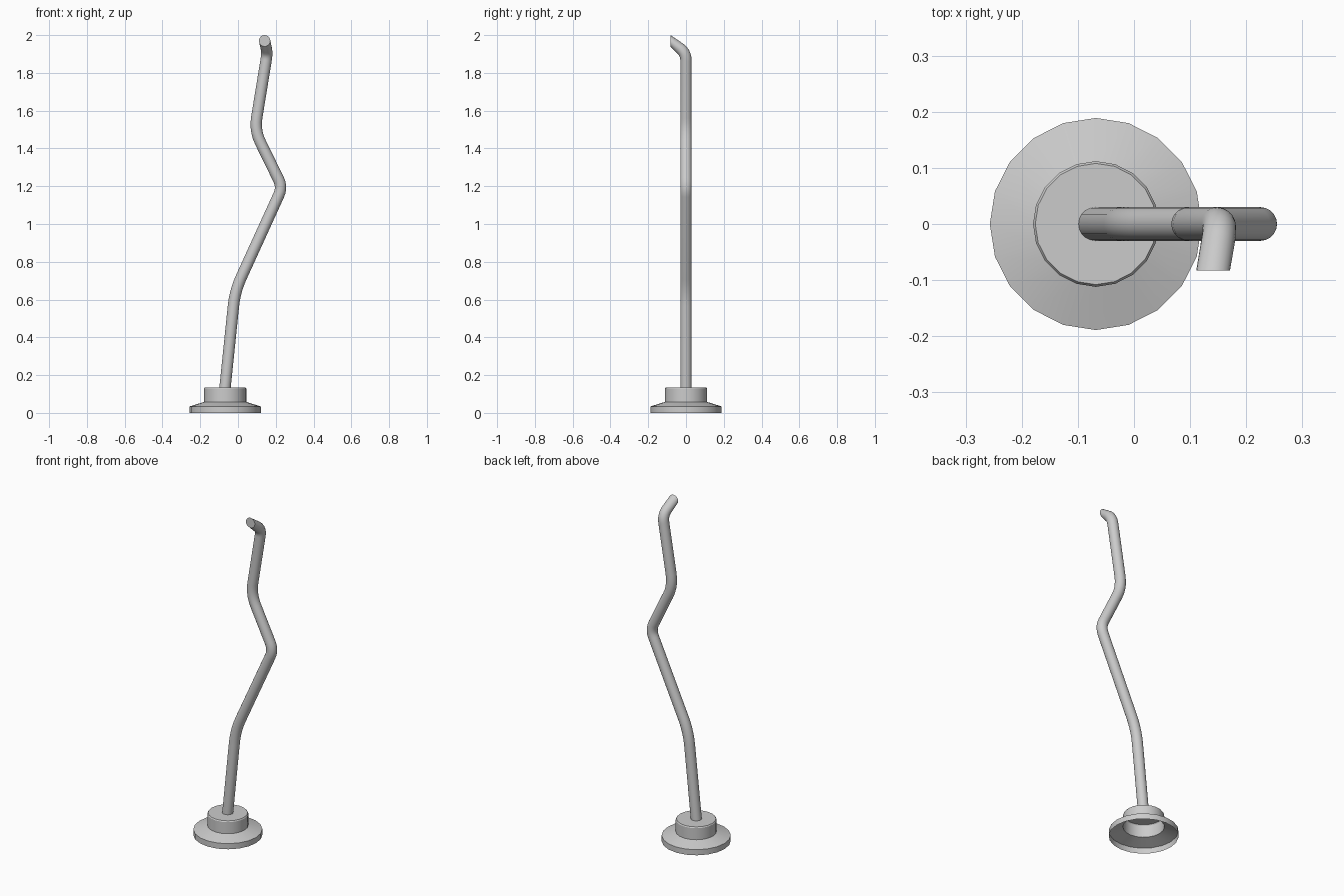
import bpy, bmesh, math
from mathutils import Vector

if "Cube" in bpy.data.objects:
    bpy.data.objects.remove(bpy.data.objects["Cube"])


def finish(bm, name):
    mesh = bpy.data.meshes.new(name)
    bm.to_mesh(mesh)
    bm.free()
    obj = bpy.data.objects.new(name, mesh)
    bpy.context.collection.objects.link(obj)
    bpy.ops.object.select_all(action='DESELECT')
    bpy.context.view_layer.objects.active = obj
    obj.select_set(True)
    bpy.ops.object.shade_smooth_by_angle(angle=math.radians(30))
    return obj


def bridge(bm, a, b):
    for i in range(len(a)):
        j = (i + 1) % len(a)
        bm.faces.new((a[i], a[j], b[j], b[i]))


def lathe(name, profile, centre_x, sides):
    # open-bottomed shell with a flat top
    bm = bmesh.new()
    rings = []
    for r, z in profile:
        rings.append([bm.verts.new((centre_x + r * math.cos(math.tau * i / sides),
                                    r * math.sin(math.tau * i / sides), z))
                      for i in range(sides)])
    for a, b in zip(rings, rings[1:]):
        bridge(bm, a, b)
    bm.faces.new(rings[-1])
    return finish(bm, name)


def rounded_path(corners, reach, steps=5):
    # replace every inner corner with a short curve
    pts = [corners[0]]
    for a, b, c, d in zip(corners, corners[1:], corners[2:], reach):
        p = b + (a - b).normalized() * d
        q = b + (c - b).normalized() * d
        for k in range(steps + 1):
            t = k / steps
            pts.append(p * (1 - t) ** 2 + b * 2 * t * (1 - t) + q * t * t)
    return pts + [corners[-1]]


def tube(name, pts, radius, sides, end_dir):
    bm = bmesh.new()
    rings = []
    normal, last = Vector((0, 1, 0)), None
    for i, p in enumerate(pts):
        tangent = (pts[min(i + 1, len(pts) - 1)] - pts[max(i - 1, 0)]).normalized()
        if i == len(pts) - 1:
            tangent = end_dir
        if last:
            normal = last.rotation_difference(tangent) @ normal
        last = tangent
        side = tangent.cross(normal)
        rings.append([bm.verts.new(p + radius * (normal * math.cos(math.tau * k / sides)
                                                 + side * math.sin(math.tau * k / sides)))
                      for k in range(sides)])
    for a, b in zip(rings, rings[1:]):
        bridge(bm, a, b)
    bm.faces.new(rings[-1])
    bm.faces.new(rings[0][::-1])
    bmesh.ops.recalc_face_normals(bm, faces=bm.faces)
    return finish(bm, name)


# Stepped base: wide sloped foot with a raised hub
lathe("base", [(0.189, 0), (0.189, 0.034), (0.112, 0.058), (0.112, 0.128),
               (0.108, 0.134)], -0.068, 20)

# Bent pole, its tip leaning forward with an upright end face
corners = [Vector(c) for c in [(-0.069, 0, 0.13), (-0.016, 0, 0.645), (0.235, 0, 1.195),
                               (0.088, 0, 1.495), (0.155, 0, 1.905), (0.141, -0.083, 1.97)]]
path = rounded_path(corners, [0.08, 0.045, 0.07, 0.04])
tube("bent_pole", path, 0.03, 20, Vector((0, -1, 0)))
